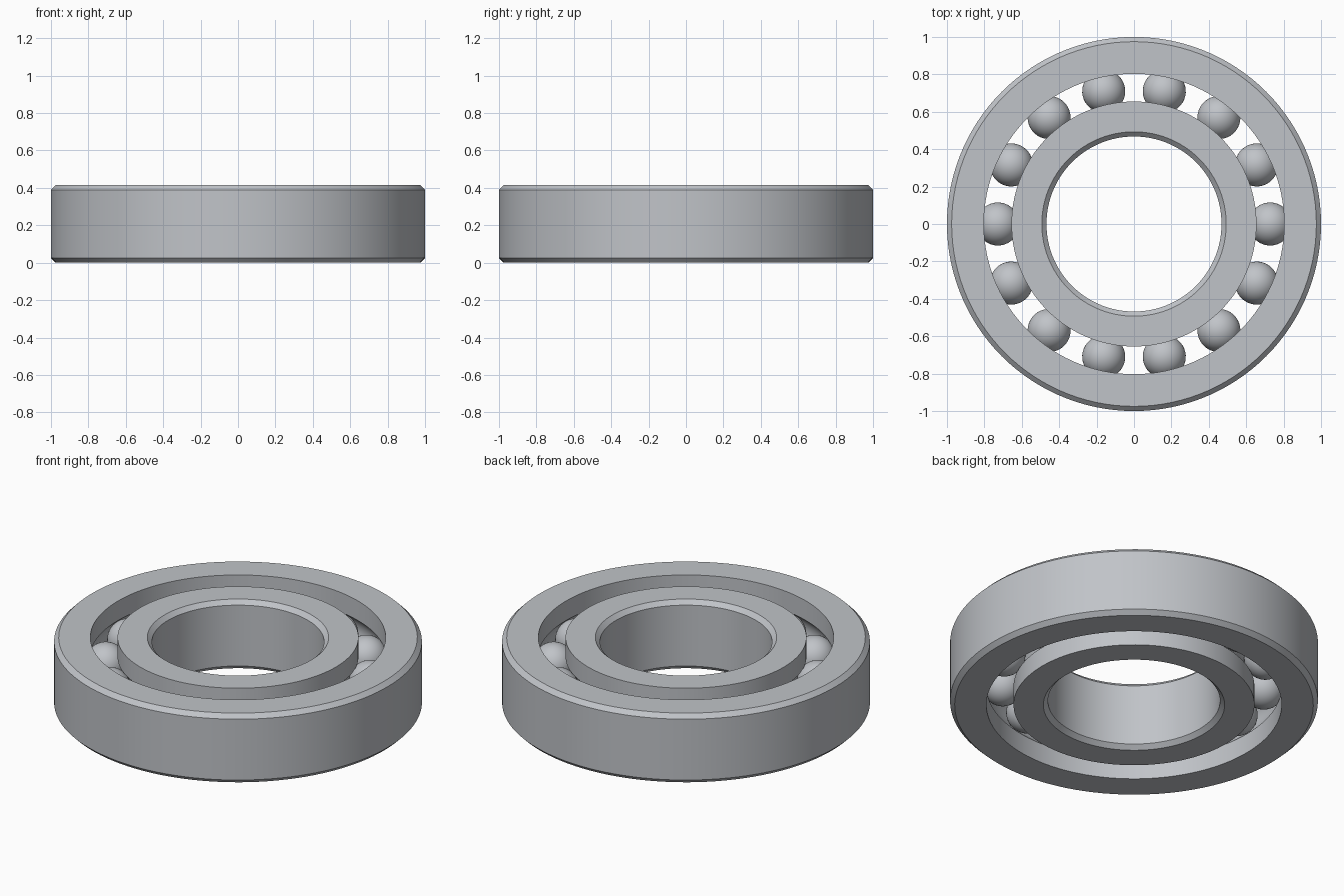
import bpy, bmesh
from math import sin, cos, pi, radians, sqrt, asin

HEIGHT = 0.415
MID = HEIGHT / 2
PITCH = 0.728          # radius of the circle of ball centres
BALL_R = 0.115
GROOVE_R = 0.117
BALLS = 14
CHAMFER = 0.025
SEGMENTS = 120

cube = bpy.data.objects.get("Cube")
if cube:
    bpy.data.objects.remove(cube, do_unlink=True)

steel = bpy.data.materials.new("steel grey")
steel.use_nodes = True
colour = (0.53, 0.55, 0.58, 1)
steel.diffuse_color = colour
steel.node_tree.nodes["Principled BSDF"].inputs["Base Color"].default_value = colour


def finish(bm, name, angle):
    bmesh.ops.recalc_face_normals(bm, faces=bm.faces)
    mesh = bpy.data.meshes.new(name)
    bm.to_mesh(mesh)
    bm.free()
    mesh.materials.append(steel)
    obj = bpy.data.objects.new(name, mesh)
    bpy.context.collection.objects.link(obj)
    bpy.ops.object.select_all(action="DESELECT")
    obj.select_set(True)
    bpy.context.view_layer.objects.active = obj
    bpy.ops.object.shade_smooth_by_angle(angle=radians(angle))
    return obj


def race(name, plain_r, track_r):
    """Ring with a chamfered plain wall and a round ball groove in the track wall."""
    side = 1 if plain_r > track_r else -1
    inset = plain_r - side * CHAMFER
    profile = [(track_r, 0), (inset, 0), (plain_r, CHAMFER),
               (plain_r, HEIGHT - CHAMFER), (inset, HEIGHT), (track_r, HEIGHT)]
    # ball groove, from its upper lip to its lower lip
    reach = abs(track_r - PITCH)
    lip = asin(sqrt(GROOVE_R ** 2 - reach ** 2) / GROOVE_R)
    steps = 12
    for i in range(steps + 1):
        a = lip - 2 * lip * i / steps
        profile.append((PITCH + side * GROOVE_R * cos(a), MID + GROOVE_R * sin(a)))

    # revolve the closed profile about the z axis
    bm = bmesh.new()
    loops = []
    for k in range(SEGMENTS):
        t = 2 * pi * k / SEGMENTS
        loops.append([bm.verts.new((r * cos(t), r * sin(t), z)) for r, z in profile])
    n = len(profile)
    for k in range(SEGMENTS):
        a, b = loops[k], loops[(k + 1) % SEGMENTS]
        for i in range(n):
            j = (i + 1) % n
            bm.faces.new((a[i], b[i], b[j], a[j]))
    return finish(bm, name, 25)


race("outer_race", 1.0, 0.803)
race("inner_race", 0.468, 0.655)

# balls evenly spaced round the pitch circle
bm = bmesh.new()
bmesh.ops.create_uvsphere(bm, u_segments=40, v_segments=24, radius=BALL_R)
first = finish(bm, "ball_1", 60)
for k in range(BALLS):
    ball = first if k == 0 else bpy.data.objects.new(f"ball_{k + 1}", first.data)
    if k:
        bpy.context.collection.objects.link(ball)
    t = 2 * pi * k / BALLS
    ball.location = (PITCH * cos(t), PITCH * sin(t), MID)
    ball.rotation_euler.z = t
